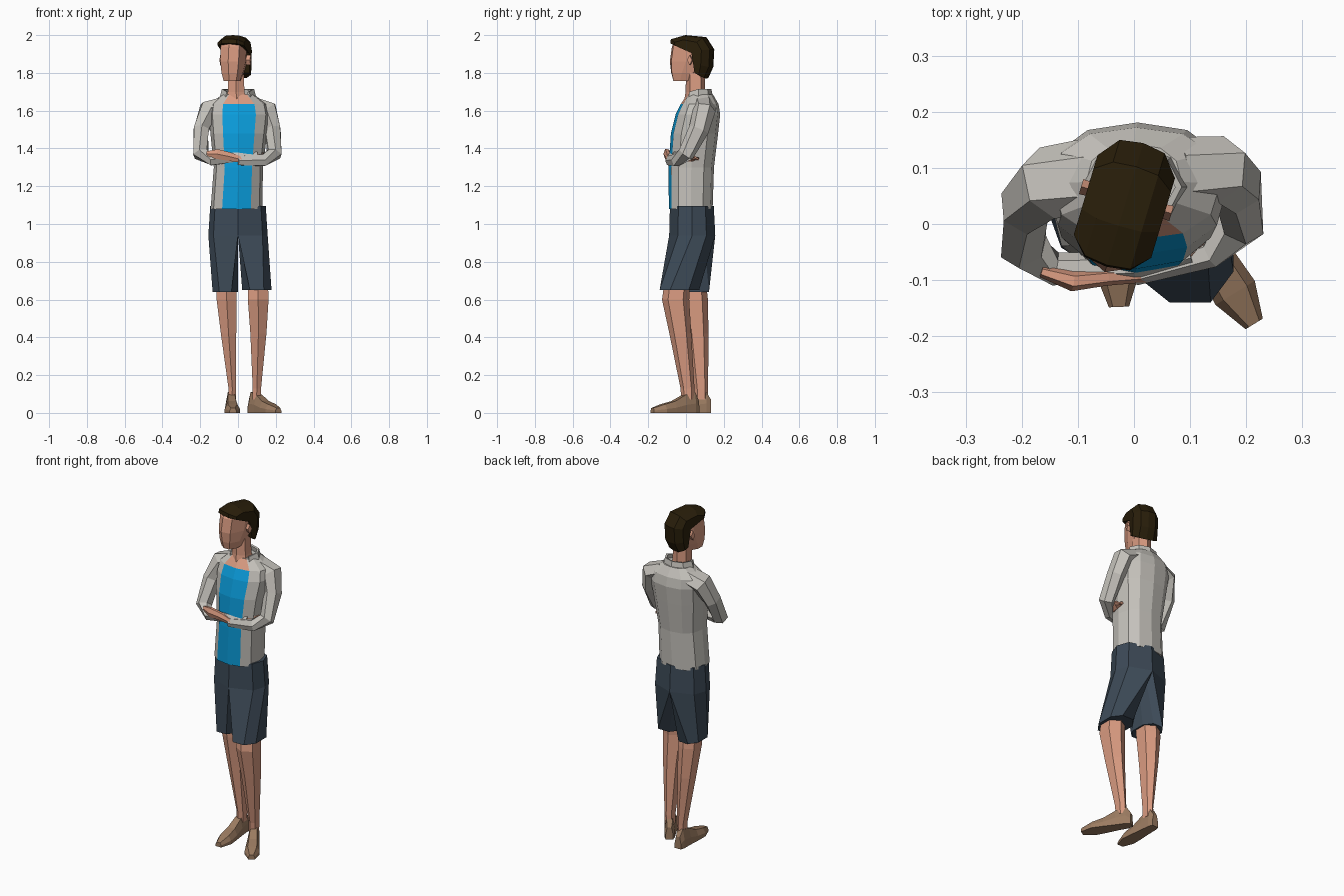
import bpy, bmesh, math
from mathutils import Vector


def material(name, r, g, b):
    m = bpy.data.materials.new(name)
    m.diffuse_color = (r, g, b, 1)
    return m


SKIN = material("skin", 0.70, 0.33, 0.22)
GREY = material("jacket grey", 0.56, 0.54, 0.50)
BLUE = material("shirt blue", 0.003, 0.33, 0.70)
NAVY = material("shorts navy", 0.046, 0.068, 0.095)
BROWN = material("shoe brown", 0.33, 0.20, 0.12)
HAIR = material("hair dark", 0.022, 0.013, 0.003)


def bridge(name, rings, mats, rule=None, loop=True, caps=True):
    """Join equal-sized point rings into one flat-faced surface; rule -1 skips a face."""
    bm = bmesh.new()
    vs = [[bm.verts.new(p) for p in ring] for ring in rings]
    n = len(vs[0])
    for i in range(len(vs) - 1):
        for j in range(n if loop else n - 1):
            k = (j + 1) % n
            index = rule(i, j) if rule else 0
            if index >= 0:
                f = bm.faces.new((vs[i][j], vs[i][k], vs[i + 1][k], vs[i + 1][j]))
                f.material_index = index
    if caps:
        bm.faces.new(vs[0][::-1])
        bm.faces.new(vs[-1])
    bmesh.ops.recalc_face_normals(bm, faces=bm.faces)
    me = bpy.data.meshes.new(name)
    bm.to_mesh(me)
    bm.free()
    for m in mats:
        me.materials.append(m)
    ob = bpy.data.objects.new(name, me)
    bpy.context.collection.objects.link(ob)
    return ob


def oval(cx, cy, z, rx, ry, n=8, power=0.85, phase=0.0):
    """Horizontal rounded ring whose first vertex points to the front."""
    pts = []
    for j in range(n):
        a = 2 * math.pi * j / n + phase
        s, c = math.sin(a), math.cos(a)
        pts.append((cx + rx * math.copysign(abs(s) ** power, s),
                    cy - ry * math.copysign(abs(c) ** power, c), z))
    return pts


def loft(name, sections, mats, n=8, rule=None, power=0.85):
    return bridge(name, [oval(*s, n=n, power=power) for s in sections], mats, rule)


def tube(name, path, mat, n=6):
    """Limb along (x, y, z, thickness, height) points."""
    rings = []
    pts = [Vector(p[:3]) for p in path]
    for i, p in enumerate(pts):
        t = (pts[min(i + 1, len(pts) - 1)] - pts[max(i - 1, 0)]).normalized()
        v = t.cross(Vector((0, 1, 0))).normalized()
        u = v.cross(t)
        rings.append([p + u * path[i][3] * math.cos(2 * math.pi * j / n)
                      + v * path[i][4] * math.sin(2 * math.pi * j / n) for j in range(n)])
    return bridge(name, rings, [mat])


def place(ob, x, y, yaw):
    ob.location = (x, y, 0)
    ob.rotation_euler = (0, 0, yaw)


# Torso: grey jacket with an open front showing the shirt and bare neckline
loft("jacket_and_shirt",
     [(-0.008, 0.025, 1.08, 0.137, 0.116), (0.002, 0.028, 1.30, 0.130, 0.120),
      (0.004, 0.045, 1.48, 0.150, 0.125), (0.006, 0.063, 1.58, 0.160, 0.118),
      (0.004, 0.072, 1.635, 0.150, 0.100), (0.000, 0.075, 1.685, 0.085, 0.068)],
     [GREY, BLUE, SKIN], n=12,
     rule=lambda i, j: (1 if i < 4 else 2) if j in (0, 11) else 0)

# Standing collar, open at the front
collar = []
for rx, ry, z in ((0.100, 0.080, 1.655), (0.085, 0.068, 1.715)):
    angles = [math.radians(a) for a in range(-45, 226, 45)]
    collar.append([(rx * math.cos(a), 0.066 + ry * math.sin(a),
                    z - 0.015 * (math.sin(a) < -0.1)) for a in angles])
collar_ob = bridge("collar", collar, [GREY], loop=False, caps=False)
collar_ob.modifiers.new("thickness", "SOLIDIFY").thickness = 0.012

# Folded arms
tube("left_sleeve",
     [(0.08, 0.090, 1.630, 0.065, 0.050), (0.155, 0.097, 1.602, 0.060, 0.060),
      (0.185, 0.068, 1.50, 0.054, 0.046), (0.192, 0.000, 1.37, 0.044, 0.042),
      (0.135, -0.053, 1.338, 0.026, 0.036), (0.0, -0.092, 1.335, 0.018, 0.027)], GREY)
tube("left_hand",
     [(0.02, -0.09, 1.340, 0.014, 0.018), (-0.05, -0.095, 1.358, 0.015, 0.027),
      (-0.11, -0.102, 1.370, 0.018, 0.030), (-0.165, -0.085, 1.372, 0.010, 0.015)], SKIN)
tube("right_sleeve",
     [(-0.07, 0.085, 1.630, 0.070, 0.050), (-0.155, 0.073, 1.602, 0.066, 0.060),
      (-0.195, 0.030, 1.50, 0.054, 0.046), (-0.197, -0.040, 1.37, 0.046, 0.044),
      (-0.140, -0.080, 1.34, 0.030, 0.034), (0.0, -0.075, 1.355, 0.024, 0.028),
      (0.10, -0.050, 1.36, 0.022, 0.026)], GREY)
tube("right_hand",
     [(0.09, -0.052, 1.36, 0.016, 0.020), (0.130, -0.010, 1.355, 0.014, 0.026),
      (0.146, 0.030, 1.350, 0.012, 0.024), (0.144, 0.068, 1.345, 0.008, 0.014)], SKIN)

# Neck and head, the head turned a little to one side
loft("neck", [(-0.006, 0.050, 1.63, 0.062, 0.064), (-0.010, 0.050, 1.70, 0.050, 0.052),
              (-0.012, 0.050, 1.81, 0.047, 0.050)], [SKIN], n=6)
TURN = (-0.016, 0.035, -0.29)
place(loft("head", [(0, -0.056, 1.757, 0.044, 0.050), (0, -0.043, 1.80, 0.056, 0.075),
                    (0, -0.018, 1.86, 0.064, 0.108), (0, -0.008, 1.94, 0.066, 0.106),
                    (0, -0.008, 1.972, 0.052, 0.085)], [SKIN], n=8, power=0.7), *TURN)
for side, label in ((-1, "right_ear"), (1, "left_ear")):
    rings = [[(side * x, 0.008 + d * math.sin(a), 1.868 + 2 * d * math.cos(a))
              for a in (0, math.pi / 2, math.pi, 3 * math.pi / 2)]
             for x, d in ((0.055, 0.012), (0.084, 0.014))]
    place(bridge(label, rings, [SKIN]), *TURN)

# Hair: side profile swept across the head, smaller towards the outer edges
full = [(-0.116, 1.957), (-0.113, 1.980), (-0.04, 2.0), (0.07, 1.99), (0.114, 1.925),
        (0.108, 1.83), (0.078, 1.77), (0.035, 1.80), (0.018, 1.905)]
edge = [(-0.078, 1.945), (-0.078, 1.962), (-0.03, 1.975), (0.045, 1.962), (0.070, 1.92),
        (0.066, 1.84), (0.055, 1.79), (0.032, 1.80), (0.015, 1.905)]


def blend(t):
    return [(a + (c - a) * t, b + (d - b) * t) for (a, b), (c, d) in zip(full, edge)]


hair = [[(u, y, z) for y, z in blend(t)]
        for u, t in ((-0.072, 1), (-0.042, 0.15), (0.0, 0), (0.042, 0.15), (0.072, 1))]
place(bridge("hair", hair, [HAIR]), *TURN)


# Shorts: each half starts as a D on the middle line and becomes a round leg
def half_hip(side, cy, z, rx, ry):
    outer = [(side * rx * math.sin(a) ** 0.8, cy - ry * math.cos(a), z)
             for a in (0.0, math.radians(52), math.pi / 2, math.radians(128))]
    return outer + [(0.0, cy + ry * k, z) for k in (1, 0.5, 0, -0.5)]


def round_leg(side, cx, cy, z, rx, ry):
    return [(side * x, y, z) for x, y, z in oval(cx, cy, z, rx, ry, phase=-math.pi / 8)]


for label, side, hem in (("left_shorts_half", 1, (0.100, -0.035, 0.65, 0.083, 0.112)),
                         ("right_shorts_half", -1, (0.067, 0.030, 0.64, 0.072, 0.098))):
    bridge(label, [half_hip(side, 0.031, 1.095, 0.147, 0.116),
                   half_hip(side, 0.033, 0.94, 0.157, 0.122),
                   round_leg(side, *hem)], [NAVY],
           rule=lambda i, j: -1 if i == 0 and j > 3 else 0)

# Bare lower legs
loft("left_leg", [(0.105, -0.045, 0.70, 0.060, 0.068), (0.107, -0.055, 0.60, 0.062, 0.072),
                  (0.108, -0.030, 0.42, 0.048, 0.058), (0.100, 0.008, 0.13, 0.025, 0.037),
                  (0.098, 0.010, 0.07, 0.025, 0.035)], [SKIN], n=6)
loft("right_leg", [(-0.062, 0.040, 0.70, 0.058, 0.065), (-0.060, 0.048, 0.60, 0.060, 0.068),
                   (-0.050, 0.062, 0.42, 0.046, 0.057), (-0.030, 0.080, 0.13, 0.023, 0.037),
                   (-0.032, 0.080, 0.07, 0.024, 0.035)], [SKIN], n=6)

# Shoes: (distance along, half width, height) from heel to toe
for label, x, y, yaw in (("left_shoe", 0.094, 0.018, 0.55), ("right_shoe", -0.036, 0.082, 0.04)):
    rings = []
    for d, w, h in ((0.050, 0.020, 0.07), (0.025, 0.028, 0.110), (-0.035, 0.031, 0.095),
                    (-0.10, 0.037, 0.062), (-0.165, 0.041, 0.046), (-0.230, 0.018, 0.026)):
        rings.append([(-w, d, 0), (w, d, 0), (w, d, h * 0.45), (w * 0.6, d, h),
                      (-w * 0.6, d, h), (-w, d, h * 0.45)])
    place(bridge(label, rings, [BROWN]), x, y, yaw)
